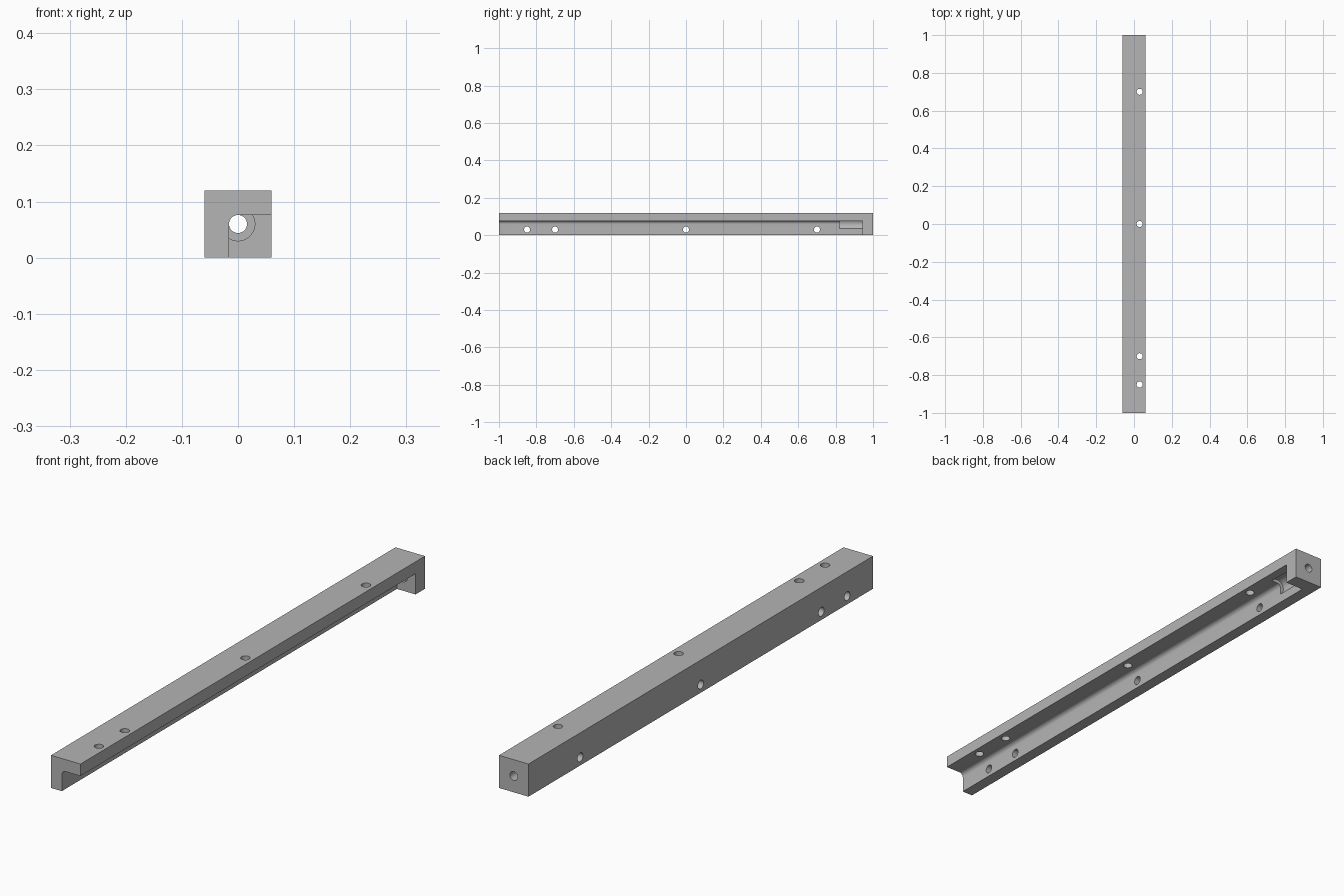
import bpy, bmesh, math
from mathutils import Matrix, Vector

default = bpy.data.objects.get("Cube")
if default:
    bpy.data.objects.remove(default, do_unlink=True)

HALF = 0.06          # half of the square section
BORE = 0.016         # bore, screw hole and inner corner radius
BLOCK_FACE = 0.945   # inner face of the end block
HOLE_Y = (-0.85, -0.70, 0.0, 0.70)

grey = bpy.data.materials.new("mid grey")
grey.use_nodes = True
colour = (0.46, 0.46, 0.46, 1)
grey.diffuse_color = colour
grey.node_tree.nodes["Principled BSDF"].inputs["Base Color"].default_value = colour


def make_object(name, bm):
    bmesh.ops.recalc_face_normals(bm, faces=bm.faces)
    mesh = bpy.data.meshes.new(name)
    bm.to_mesh(mesh)
    bm.free()
    mesh.materials.append(grey)
    obj = bpy.data.objects.new(name, mesh)
    bpy.context.collection.objects.link(obj)
    return obj


def prism(name, outline, y0, y1):
    """Extrude an (x, z) outline along y."""
    bm = bmesh.new()
    face = bm.faces.new([bm.verts.new((x, y0, z)) for x, z in outline])
    new = bmesh.ops.extrude_face_region(bm, geom=[face])["geom"]
    verts = [v for v in new if isinstance(v, bmesh.types.BMVert)]
    bmesh.ops.translate(bm, verts=verts, vec=(0, y1 - y0, 0))
    return make_object(name, bm)


def rod(name, start, end, radius):
    """Closed cylinder between two points."""
    a, b = Vector(start), Vector(end)
    turn = (b - a).to_track_quat('Z', 'Y').to_matrix().to_4x4()
    bm = bmesh.new()
    bmesh.ops.create_cone(bm, cap_ends=True, segments=48, radius1=radius,
                          radius2=radius, depth=(b - a).length,
                          matrix=Matrix.Translation((a + b) / 2) @ turn)
    return make_object(name, bm)


# Square bar
bar = prism("angle_bar", [(-HALF, 0), (HALF, 0), (HALF, 2 * HALF), (-HALF, 2 * HALF)], -1, 1)

# Open channel with a rounded inner corner, stopping at the end block
corner = [(-BORE * math.cos(t), HALF + BORE * math.sin(t))
          for t in (math.pi / 2 * i / 12 for i in range(13))]
channel = [(-BORE, -0.1)] + corner + [(0.2, HALF + BORE), (0.2, -0.1)]
cutters = [prism("channel_cutter", channel, -1.1, BLOCK_FACE)]

# Counterbore and bore through the end block
cutters.append(rod("counterbore_cutter", (0, 0.82, HALF), (0, 0.96, HALF), 0.03))
cutters.append(rod("bore_cutter", (0, 0.953, HALF), (0, 1.1, HALF), BORE))

# Screw holes through the top flange and the side web
for y in HOLE_Y:
    cutters.append(rod("flange_hole_cutter", (0.03, y, 0.04), (0.03, y, 0.2), BORE))
    cutters.append(rod("web_hole_cutter", (-0.2, y, 0.03), (0.0, y, 0.03), BORE))

bpy.ops.object.select_all(action='DESELECT')
bpy.context.view_layer.objects.active = bar
bar.select_set(True)
for cutter in cutters:
    cutter.hide_render = True
    cut = bar.modifiers.new(cutter.name, 'BOOLEAN')
    cut.operation = 'DIFFERENCE'
    cut.solver = 'EXACT'
    cut.object = cutter
    bpy.ops.object.modifier_apply(modifier=cut.name)
    bpy.data.objects.remove(cutter, do_unlink=True)

bpy.ops.object.shade_smooth_by_angle(angle=math.radians(30))
